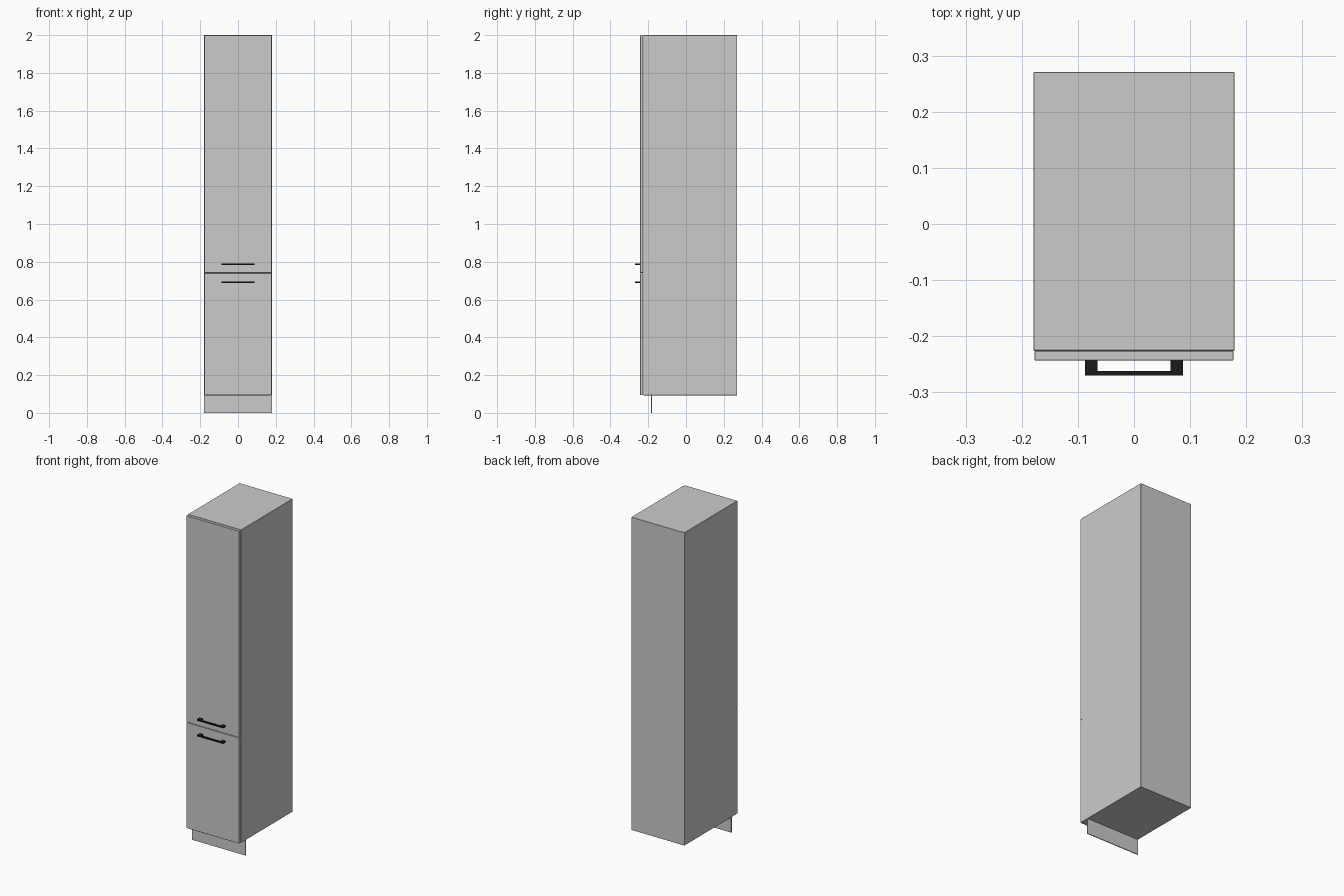
import bpy, bmesh

if "Cube" in bpy.data.objects:
    bpy.data.objects.remove(bpy.data.objects["Cube"])

black = bpy.data.materials.new("black_metal")
black.diffuse_color = (0.01, 0.01, 0.01, 1)
black.use_nodes = True
black.node_tree.nodes["Principled BSDF"].inputs["Base Color"].default_value = black.diffuse_color


def finish(bm, name, bevel=0.0, mat=None):
    bmesh.ops.recalc_face_normals(bm, faces=bm.faces)
    me = bpy.data.meshes.new(name)
    bm.to_mesh(me)
    bm.free()
    ob = bpy.data.objects.new(name, me)
    bpy.context.collection.objects.link(ob)
    if mat:
        me.materials.append(mat)
    if bevel:
        mod = ob.modifiers.new("edge_bevel", 'BEVEL')
        mod.width = bevel
        mod.segments = 1
    return ob


def box(name, x, y, z, bevel=0.0):
    """Box from (min, max) pairs on each axis."""
    bm = bmesh.new()
    bmesh.ops.create_cube(bm, size=1)
    for v in bm.verts:
        v.co = [r[0] if c < 0 else r[1] for c, r in zip(v.co, (x, y, z))]
    return finish(bm, name, bevel)


def handle(name, z, height=0.008):
    """U-shaped pull: outline seen from above, extruded upward."""
    half = [(0.0875, -0.243), (0.0875, -0.270)]
    inner = [(0.065, -0.262), (0.065, -0.243)]
    outline = (half + [(-x, y) for x, y in reversed(half)]
               + [(-x, y) for x, y in reversed(inner)] + inner)
    bm = bmesh.new()
    face = bm.faces.new([bm.verts.new((x, y, z - height / 2)) for x, y in outline])
    ext = bmesh.ops.extrude_face_region(bm, geom=[face])
    verts = [g for g in ext["geom"] if isinstance(g, bmesh.types.BMVert)]
    bmesh.ops.translate(bm, verts=verts, vec=(0, 0, height))
    return finish(bm, name, mat=black)


# Cabinet body
box("cabinet_body", (-0.179, 0.179), (-0.226, 0.271), (0.093, 2.0), 0.001)

# Lower and upper doors with a narrow gap between them
for name, z0, z1 in (("lower_door", 0.094, 0.738), ("upper_door", 0.741, 1.998)):
    box(name, (-0.1775, 0.1775), (-0.243, -0.2265), (z0, z1), 0.001)

# Bar handles either side of the gap
handle("upper_handle", 0.787)
handle("lower_handle", 0.692)

# Recessed plinth board
box("plinth", (-0.179, 0.179), (-0.185, -0.180), (0.0, 0.093))
